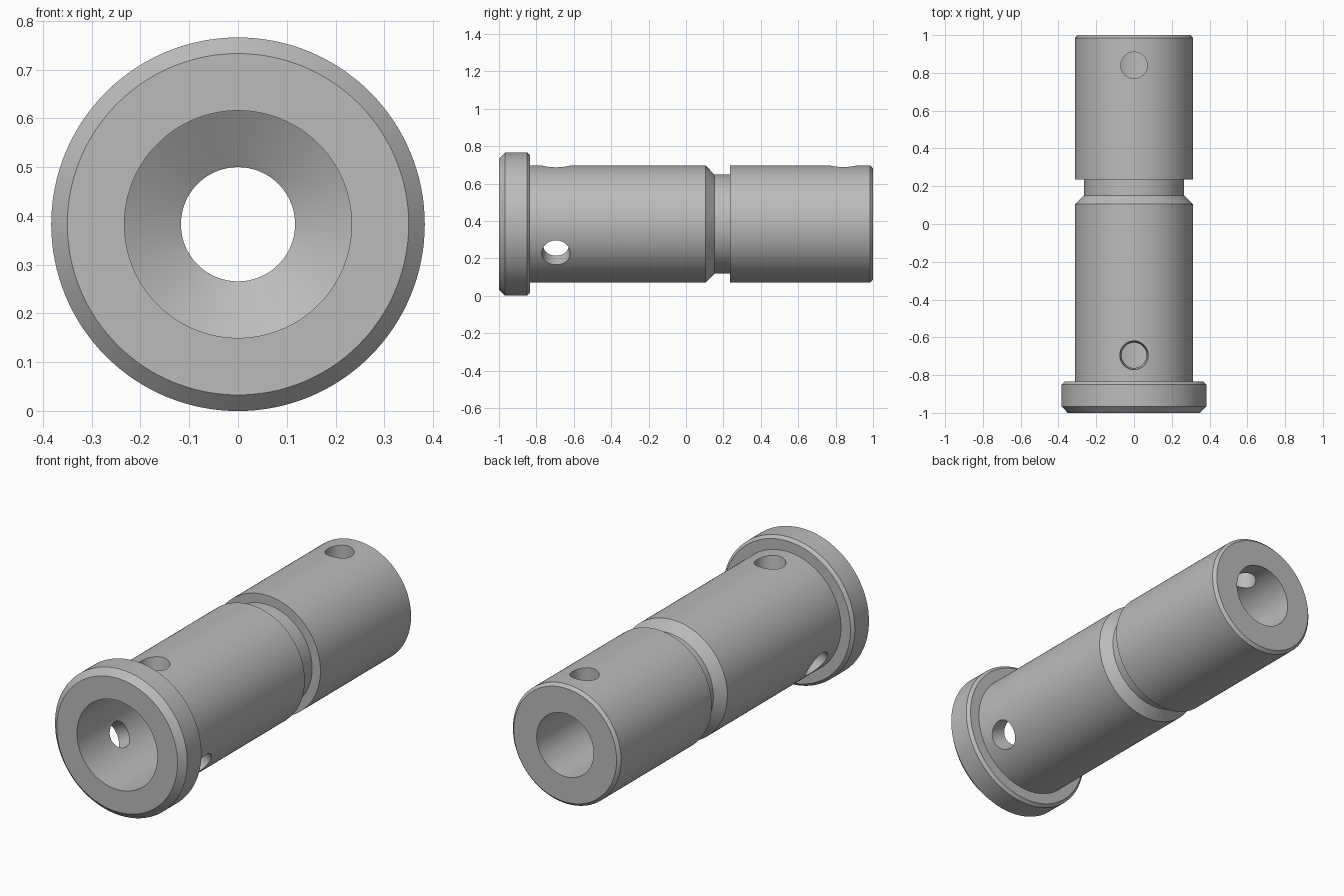
import bpy, bmesh, math
from mathutils import Matrix, Vector

cube = bpy.data.objects.get("Cube")
if cube:
    bpy.data.objects.remove(cube)

AXIS_Z = 0.383
SEGMENTS = 128

steel = bpy.data.materials.new("grey steel")
steel.use_nodes = True
steel.diffuse_color = (0.5, 0.5, 0.5, 1)
steel.node_tree.nodes["Principled BSDF"].inputs["Base Color"].default_value = (0.5, 0.5, 0.5, 1)


def make_object(name, bm):
    bmesh.ops.recalc_face_normals(bm, faces=bm.faces)
    mesh = bpy.data.meshes.new(name)
    bm.to_mesh(mesh)
    bm.free()
    mesh.materials.append(steel)
    obj = bpy.data.objects.new(name, mesh)
    bpy.context.collection.objects.link(obj)
    return obj


def lathe(name, profile):
    """Turn a closed (y, radius) profile around the long axis."""
    bm = bmesh.new()
    verts = [bm.verts.new((0, y, r)) for y, r in profile]
    edges = [bm.edges.new((v, verts[i - 1])) for i, v in enumerate(verts)]
    bmesh.ops.spin(bm, geom=verts + edges, cent=(0, 0, 0), axis=(0, 1, 0),
                   angle=math.tau, steps=SEGMENTS)
    bmesh.ops.remove_doubles(bm, verts=bm.verts, dist=0.0001)
    bmesh.ops.translate(bm, verts=bm.verts, vec=(0, 0, AXIS_Z))
    return make_object(name, bm)


def drill(target, y, degrees, inner, outer, start):
    """Cut a radial hole from the bore out through the wall."""
    length = 0.36 - start
    way = Vector((math.cos(math.radians(degrees)), 0, math.sin(math.radians(degrees))))
    bm = bmesh.new()
    bmesh.ops.create_cone(bm, cap_ends=True, segments=48, radius1=inner,
                          radius2=outer, depth=length)
    place = Matrix.Translation(Vector((0, y, AXIS_Z)) + way * (start + length / 2))
    turn = way.to_track_quat('Z', 'Y').to_matrix().to_4x4()
    bmesh.ops.transform(bm, matrix=place @ turn, verts=bm.verts)
    cutter = make_object("hole_cutter", bm)
    cutter.hide_render = True
    cut = target.modifiers.new("hole", 'BOOLEAN')
    cut.operation = 'DIFFERENCE'
    cut.solver = 'EXACT'
    cut.object = cutter
    bpy.context.view_layer.objects.active = target
    bpy.ops.object.modifier_apply(modifier=cut.name)
    bpy.data.objects.remove(cutter)


# Flanged sleeve: outside from front to back, then the stepped bore back again
outside = [(-1, 0.35), (-0.967, 0.383), (-0.85, 0.383), (-0.835, 0.368),
           (-0.835, 0.313), (0.105, 0.313), (0.152, 0.265), (0.235, 0.265),
           (0.235, 0.313), (0.985, 0.313), (1, 0.298)]
bore = [(1, 0.165), (0.45, 0.165), (0.42, 0.117), (0.07, 0.117),
        (0, 0.233), (-1, 0.233)]
sleeve = lathe("flanged_sleeve", outside + bore)

# Three tapered holes behind the flange, one straight hole near the back end
for angle in (90, 210, 330):
    drill(sleeve, -0.695, angle, 0.063, 0.082, 0.2)
drill(sleeve, 0.84, 90, 0.07, 0.07, 0.05)

bpy.ops.object.select_all(action='DESELECT')
sleeve.select_set(True)
bpy.context.view_layer.objects.active = sleeve
bpy.ops.object.shade_smooth_by_angle(angle=math.radians(25))
